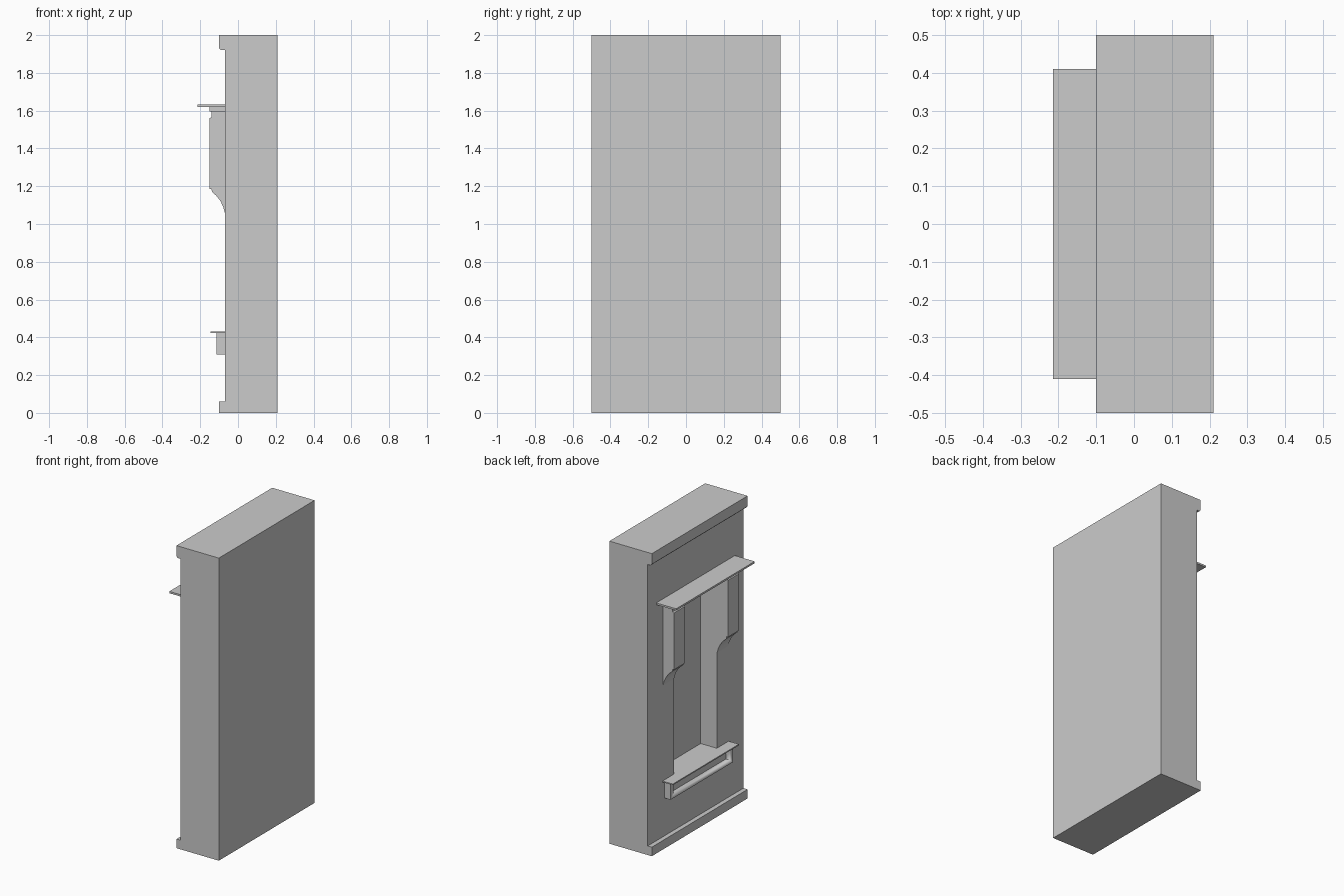
import bpy, bmesh

if "Cube" in bpy.data.objects:
    bpy.data.objects.remove(bpy.data.objects["Cube"])

def finish(name, bm):
    bmesh.ops.recalc_face_normals(bm, faces=bm.faces[:])
    me = bpy.data.meshes.new(name)
    bm.to_mesh(me)
    bm.free()
    ob = bpy.data.objects.new(name, me)
    bpy.context.collection.objects.link(ob)
    bpy.context.view_layer.objects.active = ob
    ob.select_set(True)
    bpy.ops.object.shade_smooth_by_angle()
    ob.select_set(False)
    return ob

def prism(name, profile, y0, y1):
    """Extrude an (x, z) profile along y."""
    bm = bmesh.new()
    f = bm.faces.new([bm.verts.new((x, y0, z)) for x, z in profile])
    r = bmesh.ops.extrude_face_region(bm, geom=[f])
    vs = [v for v in r["geom"] if isinstance(v, bmesh.types.BMVert)]
    bmesh.ops.translate(bm, verts=vs, vec=(0, y1 - y0, 0))
    return finish(name, bm)

def box(name, x, y, z):
    return prism(name, [(x[0], z[0]), (x[1], z[0]), (x[1], z[1]), (x[0], z[1])], *y)

def cut(ob, cutter):
    m = ob.modifiers.new("recess", "BOOLEAN")
    m.object = cutter
    m.solver = "EXACT"
    cutter.hide_render = True
    cutter.hide_set(True)

W = -0.07   # wall face that carries the window

# Wall block with projecting top cornice and bottom plinth
wall = prism("wall", [(-0.10, 0), (0.21, 0), (0.21, 2.0), (-0.10, 2.0), (-0.10, 1.93),
                      (-0.09, 1.92), (W, 1.92), (W, 0.06), (-0.10, 0.06)], -0.5, 0.5)

# Recessed window opening
cut(wall, box("window_cutter", (-0.3, 0.05), (-0.225, 0.225), (0.428, 1.60)))

# Canopy shelf and the lintel below it
box("canopy", (-0.215, W), (-0.41, 0.41), (1.62, 1.632))
box("lintel", (-0.15, W), (-0.36, 0.36), (1.595, 1.62))

# Scrolled brackets either side of the window
bracket = [(W, 1.06), (-0.078, 1.09), (-0.092, 1.12), (-0.115, 1.15), (-0.138, 1.17),
           (-0.14, 1.185), (-0.15, 1.185), (-0.15, 1.56), (-0.14, 1.565), (-0.14, 1.595),
           (W, 1.595)]
for side, s in (("left", 1), ("right", -1)):
    prism("bracket_" + side, bracket, s * 0.225, s * 0.34)

# Sill with a hollow-fronted apron
box("sill", (-0.145, W), (-0.345, 0.345), (0.422, 0.43))
apron = box("sill_apron", (-0.115, W), (-0.325, 0.325), (0.31, 0.422))
cut(apron, box("apron_cutter", (-0.2, -0.085), (-0.295, 0.295), (0.335, 0.40)))
